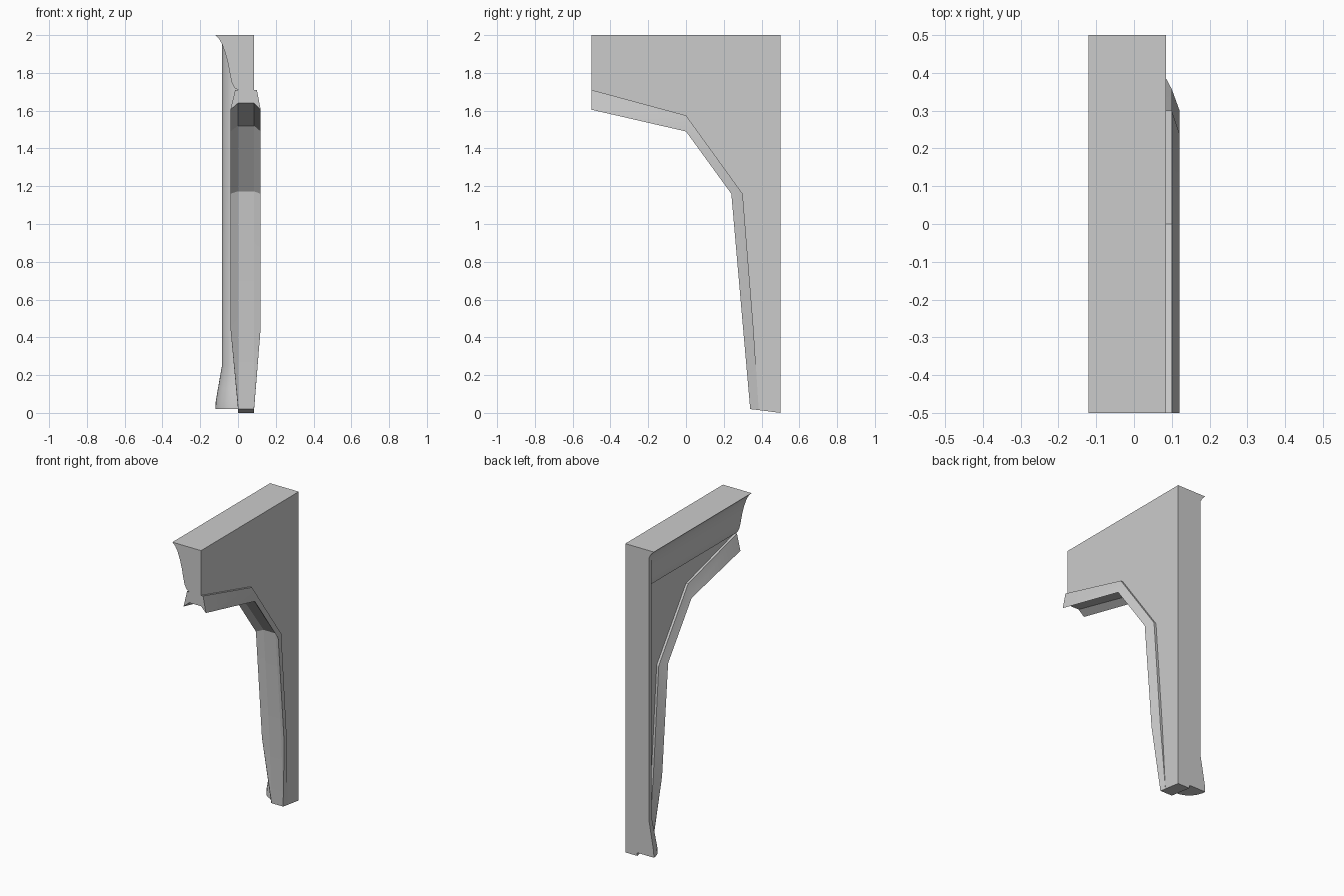
import bpy, bmesh, math

if "Cube" in bpy.data.objects:
    bpy.data.objects.remove(bpy.data.objects["Cube"])


def finish(name, bm, smooth=None):
    bmesh.ops.recalc_face_normals(bm, faces=bm.faces)
    me = bpy.data.meshes.new(name)
    bm.to_mesh(me)
    bm.free()
    ob = bpy.data.objects.new(name, me)
    bpy.context.collection.objects.link(ob)
    if smooth:
        bpy.ops.object.select_all(action='DESELECT')
        bpy.context.view_layer.objects.active = ob
        ob.select_set(True)
        bpy.ops.object.shade_smooth_by_angle(angle=math.radians(smooth))
    return ob


def loft(name, rings, smooth=None):
    """Skin closed rings of equal length and cap both ends."""
    bm = bmesh.new()
    vs = [[bm.verts.new(p) for p in r] for r in rings]
    n = len(vs[0])
    for a, b in zip(vs, vs[1:]):
        for i in range(n):
            j = (i + 1) % n
            bm.faces.new((a[i], a[j], b[j], b[i]))
    bm.faces.new(vs[0])
    bm.faces.new(vs[-1])
    return finish(name, bm, smooth)


# arch path stations: outer edge, flared inner edge, channel floor, flare amount
stations = [
    ((-0.50, 1.71), (-0.50, 1.605), (-0.50, 1.64), 1),
    ((0.00, 1.575), (0.00, 1.49), (0.00, 1.52), 1),
    ((0.30, 1.16), (0.24, 1.16), (0.262, 1.173), 1),
    ((0.357, 0.45), (0.302, 0.45), (0.322, 0.45), 1),
    ((0.385, 0.015), (0.34, 0.02), (0.342, 0.02), 0),
]
BACK, FACE = 0.0, 0.085

# wall panel with half-arch cutout
outline = [(-0.5, 2.0)] + [s[0] for s in stations] + [(0.5, 0.0), (0.5, 2.0)]
loft("wall_panel", [[(x, y, z) for y, z in outline] for x in (BACK, FACE)])

# flared channel trim following the arch
rings = []
for o, i, c, f in stations:
    sec = [(BACK, o), (BACK - 0.015 * f, o), (BACK - 0.04 * f, i), (BACK, c),
           (FACE, c), (FACE + 0.035 * f, i), (FACE + 0.015 * f, o), (FACE, o)]
    rings.append([(x, p[0], p[1]) for x, p in sec])
loft("arch_trim", rings, 20)

# cove cornice along the top of the back
cove = [(0, 2.0), (-0.12, 2.0), (-0.10, 1.98), (-0.083, 1.95), (-0.066, 1.90),
        (-0.053, 1.85), (-0.042, 1.79), (-0.033, 1.75), (-0.018, 1.72), (0, 1.71)]
loft("cornice", [[(x, y, z) for x, z in cove] for y in (-0.5, 0.5)], 30)

# quarter-round column with flared foot at the rear edge
rings = []
for z, r in [(0.02, 0.12), (0.06, 0.118), (0.13, 0.106), (0.25, 0.085), (1.96, 0.085)]:
    arc = [math.radians(180 + 90 * k / 8) for k in range(9)]
    rings.append([(0, 0.5, z)] +
                 [(r * math.cos(a), 0.5 + r * math.sin(a), z) for a in arc])
loft("corner_column", rings, 40)
